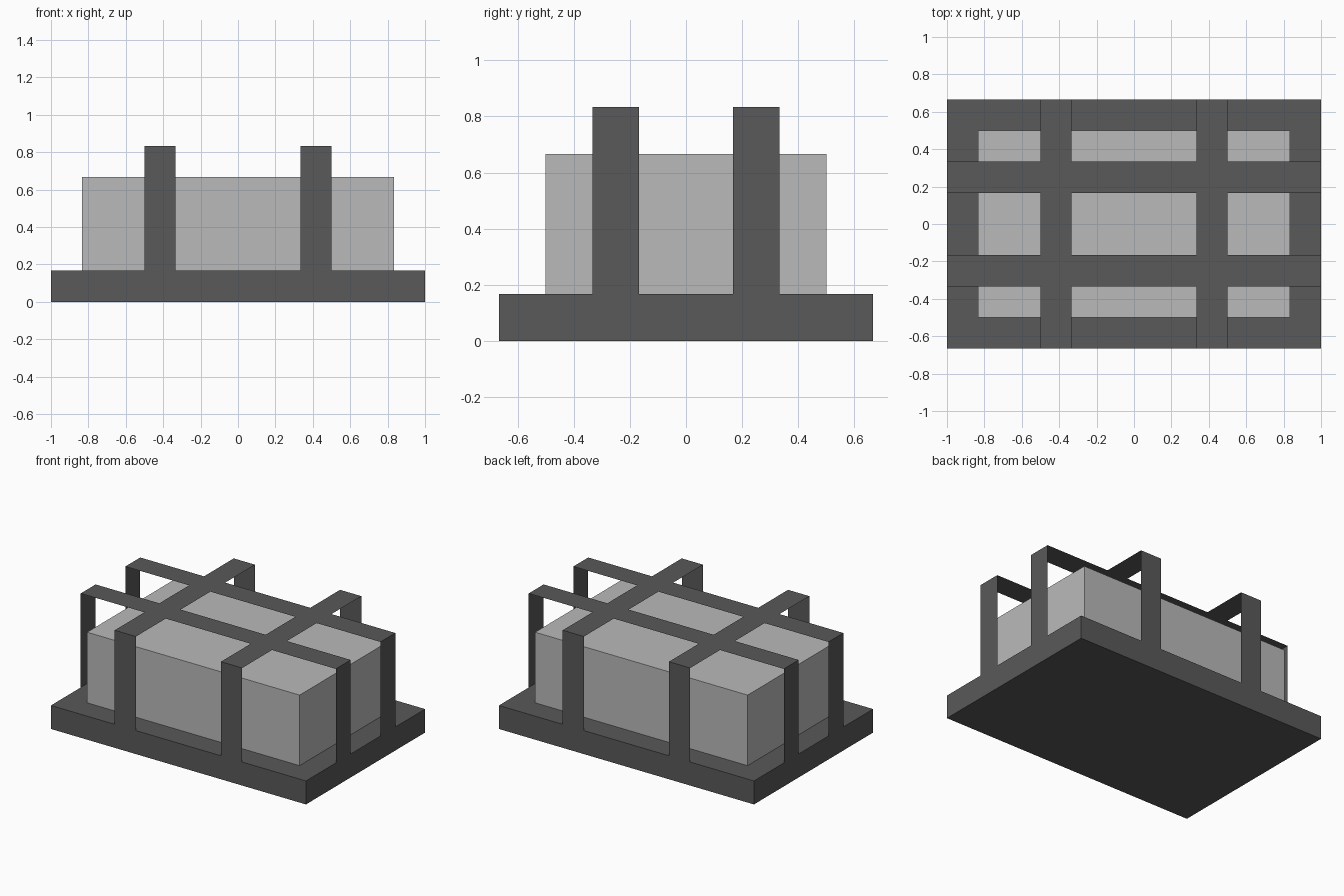
import bpy
import bmesh

U = 1 / 6  # modelling unit

default = bpy.data.objects.get("Cube")
if default:
    bpy.data.objects.remove(default, do_unlink=True)


def make_material(name, value):
    mat = bpy.data.materials.new(name)
    mat.use_nodes = True
    color = (value, value, value, 1)
    mat.diffuse_color = color
    mat.node_tree.nodes["Principled BSDF"].inputs["Base Color"].default_value = color
    return mat


dark_grey = make_material("dark grey", 0.1)
light_grey = make_material("light grey", 0.49)


def finish(name, bm, mat):
    mesh = bpy.data.meshes.new(name)
    bm.to_mesh(mesh)
    bm.free()
    mesh.materials.append(mat)
    obj = bpy.data.objects.new(name, mesh)
    bpy.context.collection.objects.link(obj)
    return obj


def box(name, size, bottom, mat):
    bm = bmesh.new()
    bmesh.ops.create_cube(bm, size=1)
    bmesh.ops.scale(bm, vec=[s * U for s in size], verts=bm.verts)
    bmesh.ops.translate(bm, vec=(0, 0, (bottom + size[2] / 2) * U), verts=bm.verts)
    return finish(name, bm, mat)


def strap(name, half_span, inner, along_x):
    """Thin sheet arch rising from the base edge, over the top and down again."""
    profile = [(-half_span, 1), (-half_span, 5), (half_span, 5), (half_span, 1)]
    bm = bmesh.new()
    rows = []
    for across in (inner, inner + 1):
        rows.append([bm.verts.new((s * U, across * U, z * U) if along_x
                                  else (across * U, s * U, z * U))
                     for s, z in profile])
    for i in range(len(profile) - 1):
        bm.faces.new((rows[0][i], rows[0][i + 1], rows[1][i + 1], rows[1][i]))
    # Upper face points up, legs point outward
    bm.normal_update()
    if bm.faces[:][1].normal.z < 0:
        bmesh.ops.reverse_faces(bm, faces=bm.faces[:])
    return finish(name, bm, dark_grey)


# Base slab and the block resting on it
box("base", (12, 8, 1), 0, dark_grey)
box("block", (10, 6, 3), 1, light_grey)

# Two straps in each direction
strap("cross_strap_right", 4, -3, False)
strap("cross_strap_left", 4, 2, False)
strap("long_strap_front", 6, -2, True)
strap("long_strap_back", 6, 1, True)
